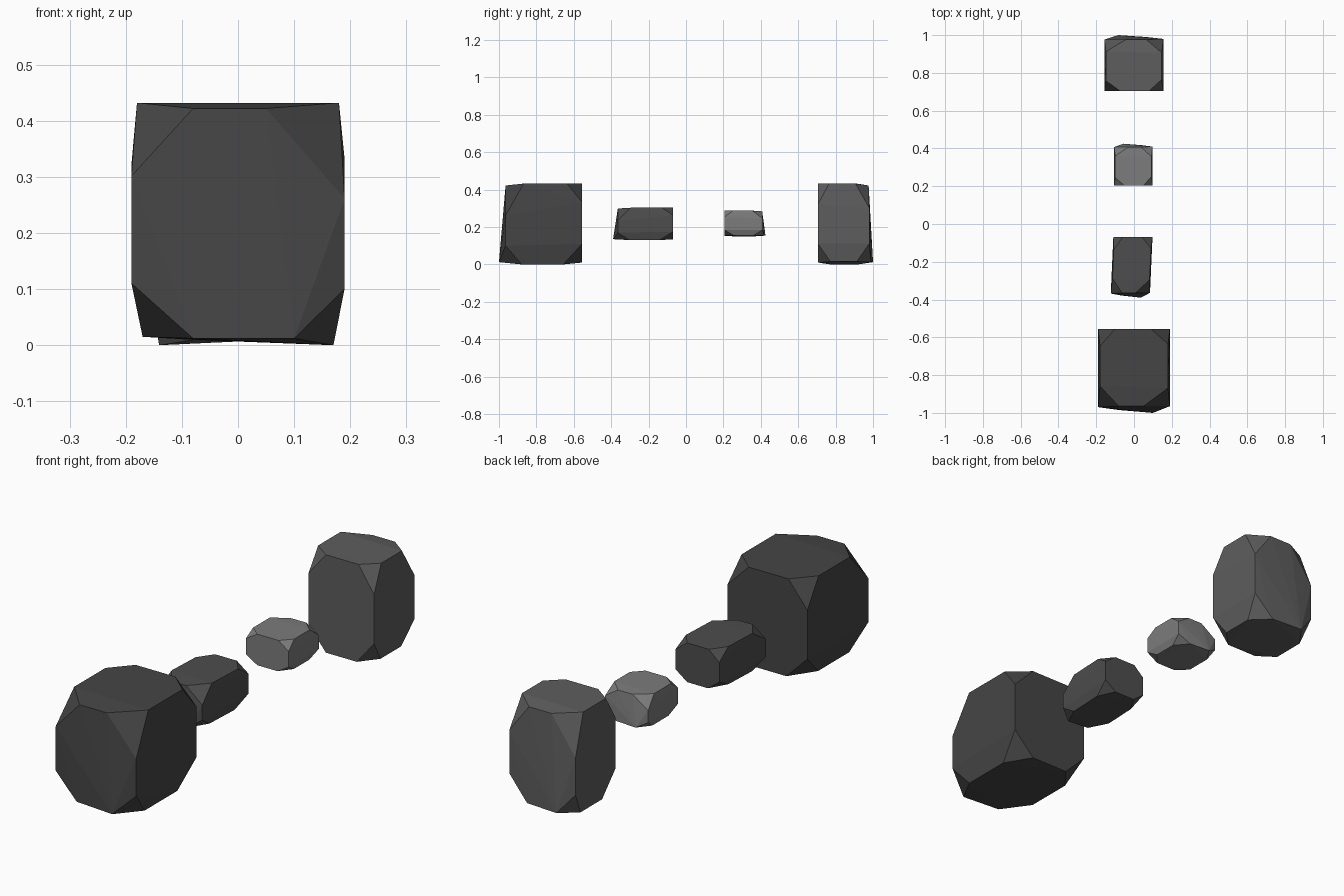
import bpy, bmesh
from mathutils import Vector

if "Cube" in bpy.data.objects:
    bpy.data.objects.remove(bpy.data.objects["Cube"])

# One faceted boulder: a box whose eight corners are sliced off.
# Each box edge keeps a short piece: its two fixed coordinates and the ends of the piece.
X_EDGES = [(-0.965, 0.42, -0.08, 0.05), (-0.985, 0.012, -0.08, 0.10),
           (-0.56, 0.43, -0.10, 0.09), (-0.56, 0.01, -0.09, 0.09)]      # y, z, x0, x1
Y_EDGES = [(0.18, 0.43, -0.87, -0.64), (0.17, 0.0, -0.88, -0.66),
           (-0.18, 0.43, -0.86, -0.65), (-0.17, 0.015, -0.87, -0.66)]   # x, z, y0, y1
Z_EDGES = [(0.19, -0.965, 0.10, 0.26), (-0.19, -0.97, 0.11, 0.30),
           (0.19, -0.56, 0.11, 0.33), (-0.19, -0.56, 0.11, 0.32)]       # x, y, z0, z1

POINTS = []
for y, z, a, b in X_EDGES:
    POINTS += [Vector((a, y, z)), Vector((b, y, z))]
for x, z, a, b in Y_EDGES:
    POINTS += [Vector((x, a, z)), Vector((x, b, z))]
for x, y, a, b in Z_EDGES:
    POINTS += [Vector((x, y, a)), Vector((x, y, b))]
# the lowest front point juts out a little
POINTS[3].y = -1.0


def boulder(name, lo, hi, grey, turned=False, twist=0.0):
    """Fit the boulder to the box lo..hi, optionally turned half round."""
    s = -1 if turned else 1
    pts = [Vector((p.x * s, p.y * s, p.z)) for p in POINTS]
    for p in pts:
        p.x += twist * p.y
    pmin = [min(p[i] for p in pts) for i in range(3)]
    pmax = [max(p[i] for p in pts) for i in range(3)]
    bm = bmesh.new()
    for p in pts:
        bm.verts.new([lo[i] + (p[i] - pmin[i]) / (pmax[i] - pmin[i]) * (hi[i] - lo[i])
                      for i in range(3)])
    bmesh.ops.convex_hull(bm, input=bm.verts)
    bmesh.ops.recalc_face_normals(bm, faces=bm.faces)
    mesh = bpy.data.meshes.new(name)
    bm.to_mesh(mesh)
    bm.free()
    mat = bpy.data.materials.new(name + "_stone")
    mat.diffuse_color = (grey, grey, grey, 1)
    mat.use_nodes = True
    mat.node_tree.nodes["Principled BSDF"].inputs["Base Color"].default_value = mat.diffuse_color
    mesh.materials.append(mat)
    bpy.context.collection.objects.link(bpy.data.objects.new(name, mesh))


# Row of rocks from front to back
boulder("large_front_rock", (-0.19, -1.0, 0.0), (0.19, -0.555, 0.432), 0.06)
boulder("small_front_rock", (-0.123, -0.39, 0.13), (0.098, -0.07, 0.303), 0.075, twist=0.06)
boulder("small_back_rock", (-0.105, 0.205, 0.15), (0.098, 0.425, 0.287), 0.2, turned=True)
boulder("large_back_rock", (-0.157, 0.705, 0.0), (0.155, 1.0, 0.432), 0.11, turned=True)
